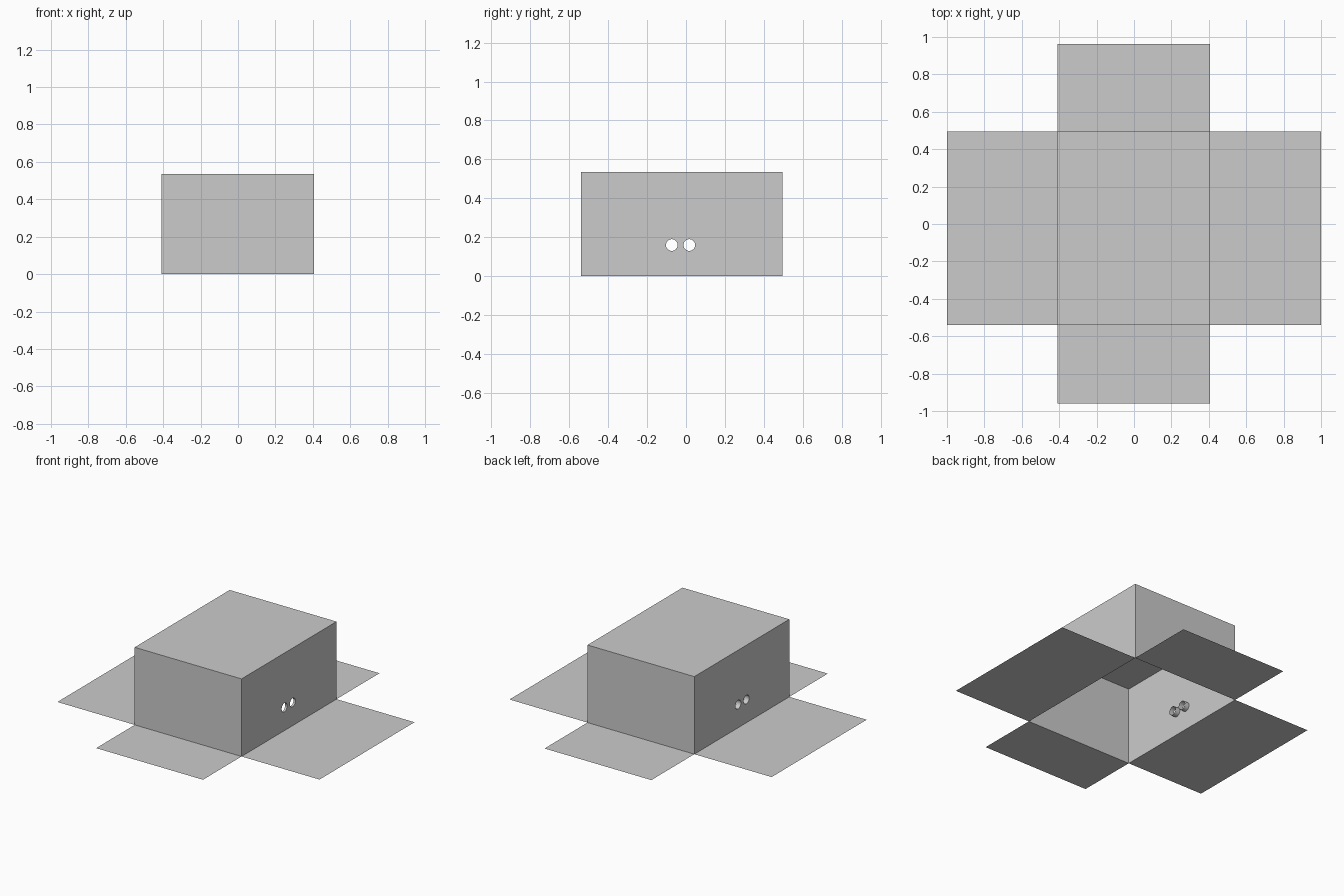
import bpy, bmesh, math
from mathutils import Vector

if "Cube" in bpy.data.objects:
    bpy.data.objects.remove(bpy.data.objects["Cube"])

X0, X1 = -0.41, 0.405      # box walls
Y0, Y1 = -0.54, 0.495
H = 0.535                  # box height (open side is down)
HOLES = (-0.073, 0.017)    # hole centres along y
HOLE_Z, HOLE_R, SIDES = 0.16, 0.03, 32


def finish(name, bm):
    mesh = bpy.data.meshes.new(name)
    bm.to_mesh(mesh)
    bm.free()
    obj = bpy.data.objects.new(name, mesh)
    bpy.context.collection.objects.link(obj)
    return obj


def panel(name, corner, u, v):
    """Flat rectangle of card; normal is u x v."""
    c, u, v = Vector(corner), Vector(u), Vector(v)
    bm = bmesh.new()
    bm.faces.new([bm.verts.new(p) for p in (c, c + u, c + u + v, c + v)])
    return finish(name, bm)


def loop(bm, points):
    vs = [bm.verts.new(p) for p in points]
    return [bm.edges.new((a, b)) for a, b in zip(vs, vs[1:] + vs[:1])]


def holed_wall(name, x, out, depth):
    """Side wall pierced by round hand holes with short inward rims."""
    bm = bmesh.new()
    edges = loop(bm, [(x, Y0, 0), (x, Y1, 0), (x, Y1, H), (x, Y0, H)])
    rims = []
    for y in HOLES:
        ring = [(x, y + HOLE_R * math.cos(a), HOLE_Z + HOLE_R * math.sin(a))
                for a in (2 * math.pi * i / SIDES for i in range(SIDES))]
        rims.append(loop(bm, ring))
    bmesh.ops.triangle_fill(bm, use_beauty=True, use_dissolve=False,
                            edges=edges + [e for r in rims for e in r],
                            normal=(out, 0, 0))
    # rims run into the box
    for rim in rims:
        new = bmesh.ops.extrude_edge_only(bm, edges=rim)["geom"]
        for v in new:
            if isinstance(v, bmesh.types.BMVert):
                v.co.x -= out * depth
    bm.normal_update()
    bmesh.ops.recalc_face_normals(bm, faces=bm.faces[:])
    wall = max(bm.faces, key=lambda f: abs(f.normal.x) * f.calc_area())
    if wall.normal.x * out < 0:
        bmesh.ops.reverse_faces(bm, faces=bm.faces[:])
    return finish(name, bm)


W, D = X1 - X0, Y1 - Y0

# closed end and plain walls
panel("box_top", (X0, Y0, H), (W, 0, 0), (0, D, 0))
panel("front_wall", (X0, Y0, 0), (W, 0, 0), (0, 0, H))
panel("back_wall", (X1, Y1, 0), (-W, 0, 0), (0, 0, H))

# side walls with hand holes
holed_wall("right_wall", X1, 1, 0.015)
holed_wall("left_wall", X0, -1, 0.035)

# open flaps lying on the ground
panel("front_flap", (X0, -0.96, 0), (W, 0, 0), (0, Y0 + 0.96, 0))
panel("back_flap", (X0, Y1, 0), (W, 0, 0), (0, 0.963 - Y1, 0))
panel("left_flap", (-1, Y0, 0), (X0 + 1, 0, 0), (0, D, 0))
panel("right_flap", (X1, Y0, 0), (1 - X1, 0, 0), (0, D, 0))
